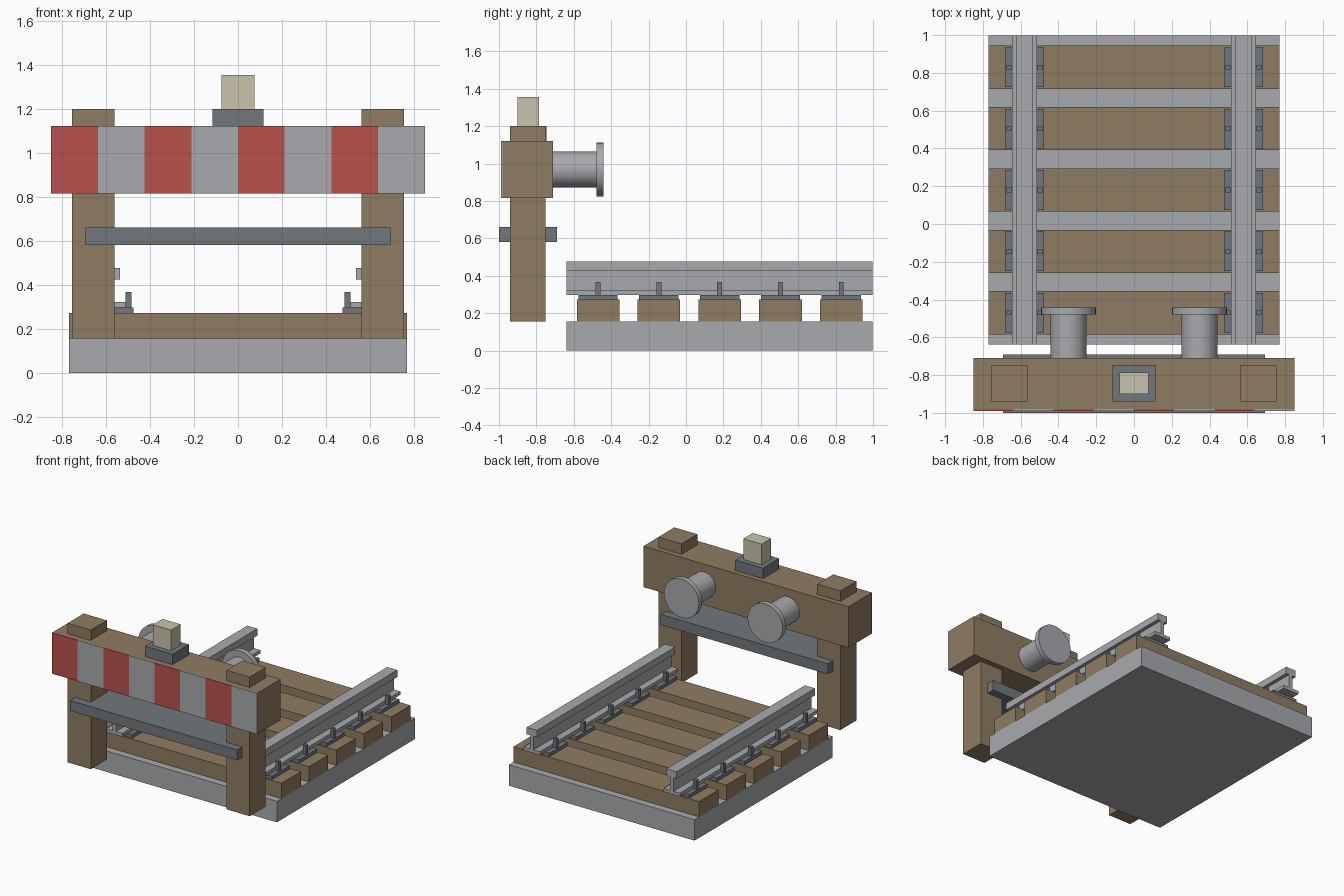
import bpy, math

if "Cube" in bpy.data.objects:
    bpy.data.objects.remove(bpy.data.objects["Cube"])


def material(name, rgb):
    m = bpy.data.materials.new(name)
    m.diffuse_color = (*rgb, 1)
    m.use_nodes = True
    m.node_tree.nodes["Principled BSDF"].inputs["Base Color"].default_value = m.diffuse_color
    return m


GREY = material("light grey", (0.39, 0.40, 0.42))
STEEL = material("dark steel", (0.165, 0.185, 0.205))
WOOD = material("brown timber", (0.275, 0.203, 0.122))
RED = material("warning red", (0.48, 0.085, 0.075))
LAMP = material("pale lamp", (0.58, 0.55, 0.40))


def mesh_object(name, verts, faces, mat):
    me = bpy.data.meshes.new(name)
    me.from_pydata(verts, [], faces)
    me.materials.append(mat)
    ob = bpy.data.objects.new(name, me)
    bpy.context.collection.objects.link(ob)
    return ob


def extrude_y(name, profile, y0, y1, mat):
    """Extrude a counter-clockwise (x, z) profile along y."""
    n = len(profile)
    verts = [(x, y, z) for y in (y0, y1) for x, z in profile]
    faces = [tuple(range(n)), tuple(range(2 * n - 1, n - 1, -1))]
    faces += [(i, i + n, (i + 1) % n + n, (i + 1) % n) for i in range(n)]
    return mesh_object(name, verts, faces, mat)


def box(name, x0, x1, y0, y1, z0, z1, mat):
    return extrude_y(name, [(x0, z0), (x1, z0), (x1, z1), (x0, z1)], y0, y1, mat)


def cylinder_y(name, x, z, radius, y0, y1, mat):
    bpy.ops.mesh.primitive_cylinder_add(
        vertices=32, radius=radius, depth=y1 - y0,
        location=(x, (y0 + y1) / 2, z), rotation=(math.pi / 2, 0, 0))
    ob = bpy.context.object
    ob.name = name
    ob.data.materials.append(mat)
    bpy.ops.object.shade_smooth_by_angle(angle=math.radians(30))


# Track bed
Y0, Y1 = -0.638, 0.998
box("ballast_slab", -0.77, 0.77, Y0, Y1, 0, 0.157, GREY)

# Sleepers with tie plates and spikes
RAIL_X = 0.58
for i in range(5):
    y = 0.18 + (i - 2) * 0.325
    box("sleeper", -0.77, 0.77, y - 0.114, y + 0.114, 0.157, 0.272, WOOD)
    for s in (-1, 1):
        c = s * RAIL_X
        box("tie_plate", c - 0.104, c + 0.104, y - 0.105, y + 0.105, 0.272, 0.298, STEEL)
        for t in (-1, 1):
            x = c + t * 0.082
            box("rail_spike", x - 0.013, x + 0.013, y - 0.013, y + 0.013, 0.298, 0.367, STEEL)

# Rails: half section mirrored into a full I profile
half = [(0.067, 0.298), (0.067, 0.323), (0.015, 0.323),
        (0.015, 0.425), (0.042, 0.425), (0.042, 0.477)]
section = half + [(-x, z) for x, z in reversed(half)]
for s in (-1, 1):
    extrude_y("rail", [(x + s * RAIL_X, z) for x, z in section], Y0, Y1, GREY)

# Buffer stop frame
for s in (-1, 1):
    c = s * 0.659
    box("post", c - 0.096, c + 0.096, -0.94, -0.75, 0.157, 1.2, WOOD)
box("lower_brace", -0.693, 0.693, -1.0, -0.69, 0.582, 0.66, STEEL)
box("buffer_beam", -0.85, 0.85, -0.98, -0.71, 0.815, 1.122, WOOD)

# Warning stripes on the beam front
for i in range(8):
    x = -0.85 + i * 0.2125
    box("warning_stripe", x, x + 0.2125, -0.989, -0.98, 0.815, 1.122, GREY if i % 2 else RED)

# Lamp
box("lamp_base", -0.115, 0.115, -0.94, -0.747, 1.122, 1.2, STEEL)
box("lamp", -0.076, 0.076, -0.9, -0.787, 1.2, 1.355, LAMP)

# Buffers
for s in (-1, 1):
    cylinder_y("buffer_shaft", s * 0.347, 0.968, 0.096, -0.715, -0.478, GREY)
    cylinder_y("buffer_head", s * 0.347, 0.968, 0.145, -0.479, -0.441, GREY)
